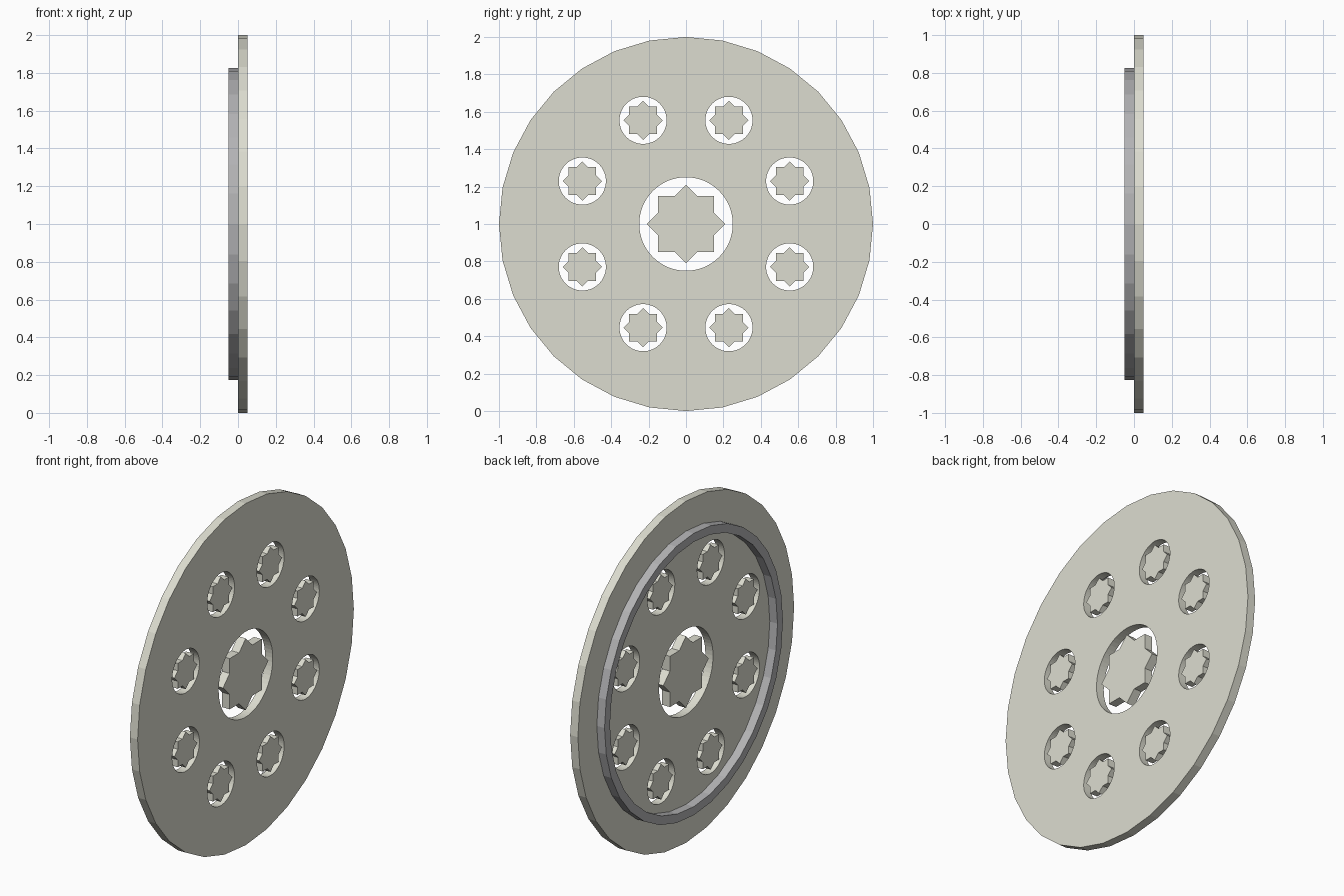
import bpy
from math import sin, cos, pi, sqrt

if "Cube" in bpy.data.objects:
    bpy.data.objects.remove(bpy.data.objects["Cube"])

CENTRE_Z = 1.0


def material(name, rgb):
    m = bpy.data.materials.new(name)
    m.diffuse_color = (*rgb, 1)
    m.use_nodes = True
    m.node_tree.nodes["Principled BSDF"].inputs["Base Color"].default_value = m.diffuse_color
    return m


def circle(r, n, cy=0, cz=0):
    return [(cy + r * sin(2 * pi * i / n), cz + r * cos(2 * pi * i / n)) for i in range(n)]


def star(r, cy=0, cz=0):
    # outline of two equal squares overlapping at 45 degrees
    inner = r / sqrt(2) / cos(pi / 8)
    return [(cy + (inner if i % 2 else r) * sin(pi * i / 8),
             cz + (inner if i % 2 else r) * cos(pi * i / 8)) for i in range(16)]


def plate(name, outlines, x0, x1, mat):
    # flat filled profile in the y-z plane, extruded along x; inner outlines become holes
    cu = bpy.data.curves.new(name, 'CURVE')
    cu.dimensions = '2D'
    cu.fill_mode = 'BOTH'
    cu.extrude = (x1 - x0) / 2
    for pts in outlines:
        sp = cu.splines.new('POLY')
        sp.points.add(len(pts) - 1)
        for p, (a, b) in zip(sp.points, pts):
            p.co = (a, b, 0, 1)
        sp.use_cyclic_u = True
    ob = bpy.data.objects.new(name, cu)
    bpy.context.collection.objects.link(ob)
    ob.location = ((x0 + x1) / 2, 0, CENTRE_Z)
    ob.rotation_euler = (pi / 2, 0, pi / 2)
    bpy.ops.object.select_all(action='DESELECT')
    ob.select_set(True)
    bpy.context.view_layer.objects.active = ob
    bpy.ops.object.convert(target='MESH')
    ob = bpy.context.object
    ob.name = name
    ob.data.materials.clear()
    ob.data.materials.append(mat)
    for f in ob.data.polygons:
        f.use_smooth = False
    return ob


cream = material("cream", (0.72, 0.72, 0.63))
grey = material("grey", (0.45, 0.45, 0.46))

# eight positions around the wheel
spots = [(0.6 * sin(a), 0.6 * cos(a)) for a in (pi / 8 + i * pi / 4 for i in range(8))]

# main disc with a large centre hole and eight small ones
holes = [circle(0.25, 64)] + [circle(0.126, 64, y, z) for y, z in spots]
plate("disc", [circle(1.0, 32)] + holes, 0, 0.05, cream)

# star plugs floating in the holes
plate("centre_star", [star(0.21)], 0, 0.05, cream)
for i, (y, z) in enumerate(spots):
    plate(f"small_star_{i + 1}", [star(0.105, y, z)], 0, 0.05, cream)

# raised rim on the back, passing through the disc
plate("flange_ring", [circle(0.825, 32), circle(0.775, 32)], -0.05, 0.0495, grey)
